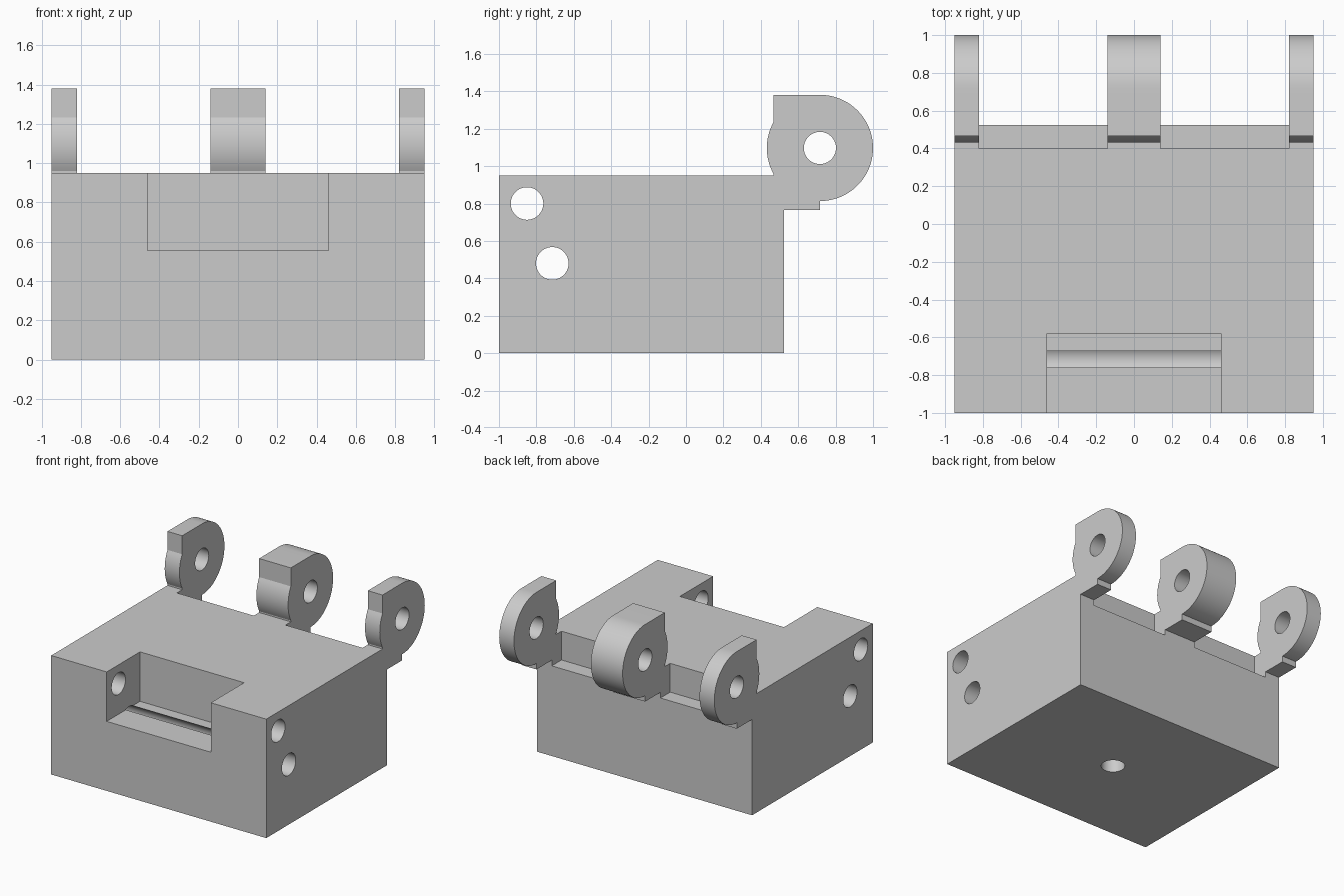
import bpy, bmesh
from math import sin, cos, radians
from mathutils import Matrix

default = bpy.data.objects.get("Cube")
if default:
    bpy.data.objects.remove(default, do_unlink=True)

grey = bpy.data.materials.new("light grey")
grey.use_nodes = True
grey.diffuse_color = (0.6, 0.6, 0.6, 1)
grey.node_tree.nodes["Principled BSDF"].inputs["Base Color"].default_value = (0.6, 0.6, 0.6, 1)


def finish(name, bm):
    bmesh.ops.recalc_face_normals(bm, faces=bm.faces)
    mesh = bpy.data.meshes.new(name)
    bm.to_mesh(mesh)
    bm.free()
    mesh.materials.append(grey)
    ob = bpy.data.objects.new(name, mesh)
    bpy.context.collection.objects.link(ob)
    return ob


def box(name, x, y, z):
    bm = bmesh.new()
    bmesh.ops.create_cube(bm, size=1)
    for v in bm.verts:
        v.co = [r[0] if c < 0 else r[1] for c, r in zip(v.co, (x, y, z))]
    return finish(name, bm)


def cylinder(name, centre, radius, length, axis):
    bm = bmesh.new()
    turn = Matrix.Rotation(radians(90), 4, "Y") if axis == "x" else Matrix()
    bmesh.ops.create_cone(bm, cap_ends=True, segments=64, radius1=radius, radius2=radius,
                          depth=length, matrix=Matrix.Translation(centre) @ turn)
    return finish(name, bm)


def extrude_x(name, profile, x0, x1):
    bm = bmesh.new()
    face = bm.faces.new([bm.verts.new((x0, y, z)) for y, z in profile])
    out = bmesh.ops.extrude_face_region(bm, geom=[face])
    moved = [v for v in out["geom"] if isinstance(v, bmesh.types.BMVert)]
    bmesh.ops.translate(bm, verts=moved, vec=(x1 - x0, 0, 0))
    return finish(name, bm)


def combine(target, tool, operation):
    mod = target.modifiers.new(operation, "BOOLEAN")
    mod.operation, mod.object, mod.solver = operation, tool, "EXACT"
    bpy.context.view_layer.objects.active = target
    bpy.ops.object.modifier_apply(modifier=mod.name)
    bpy.data.objects.remove(tool, do_unlink=True)


# Main block
W, TOP, BACK = 0.95, 0.95, 0.523
body = box("hinge_block", (-W, W), (-1, BACK), (0, TOP))

# Front pocket and the two relief steps between the knuckles
combine(body, box("pocket", (-0.46, 0.46), (-1.1, -0.58), (0.555, 1.1)), "DIFFERENCE")
for x in ((-0.82, -0.14), (0.14, 0.82)):
    combine(body, box("step", x, (0.40, 0.7), (0.72, 1.1)), "DIFFERENCE")

# Cross holes and the blind hole underneath
for y, z in ((-0.85, 0.80), (-0.715, 0.48)):
    combine(body, cylinder("cross_hole", (0, y, z), 0.087, 3, "x"), "DIFFERENCE")
combine(body, cylinder("bottom_hole", (0, -0.24, 0), 0.087, 0.8, "z"), "DIFFERENCE")

# Hinge knuckles: round eye with a square upper front corner and a foot
CY, CZ, R, FRONT = 0.716, 1.097, 0.284, 0.467


def arc(start, end, n):
    angles = [radians(start + (end - start) * i / n) for i in range(n + 1)]
    return [(CY + R * cos(a), CZ + R * sin(a)) for a in angles]


profile = arc(-90, 90, 40) + [(FRONT, CZ + R)] + arc(151.3, 208.7, 14)
profile += [(FRONT, 0.765), (CY, 0.765)]
for x0, x1 in ((-W, -0.82), (-0.14, 0.14), (0.82, W)):
    combine(body, extrude_x("knuckle", profile, x0, x1), "UNION")
combine(body, cylinder("pin_hole", (0, CY, CZ), 0.086, 3, "x"), "DIFFERENCE")

# Smooth round surfaces, sharp corners
bpy.ops.object.select_all(action="DESELECT")
body.select_set(True)
bpy.context.view_layer.objects.active = body
bpy.ops.object.shade_smooth_by_angle(angle=radians(25))
